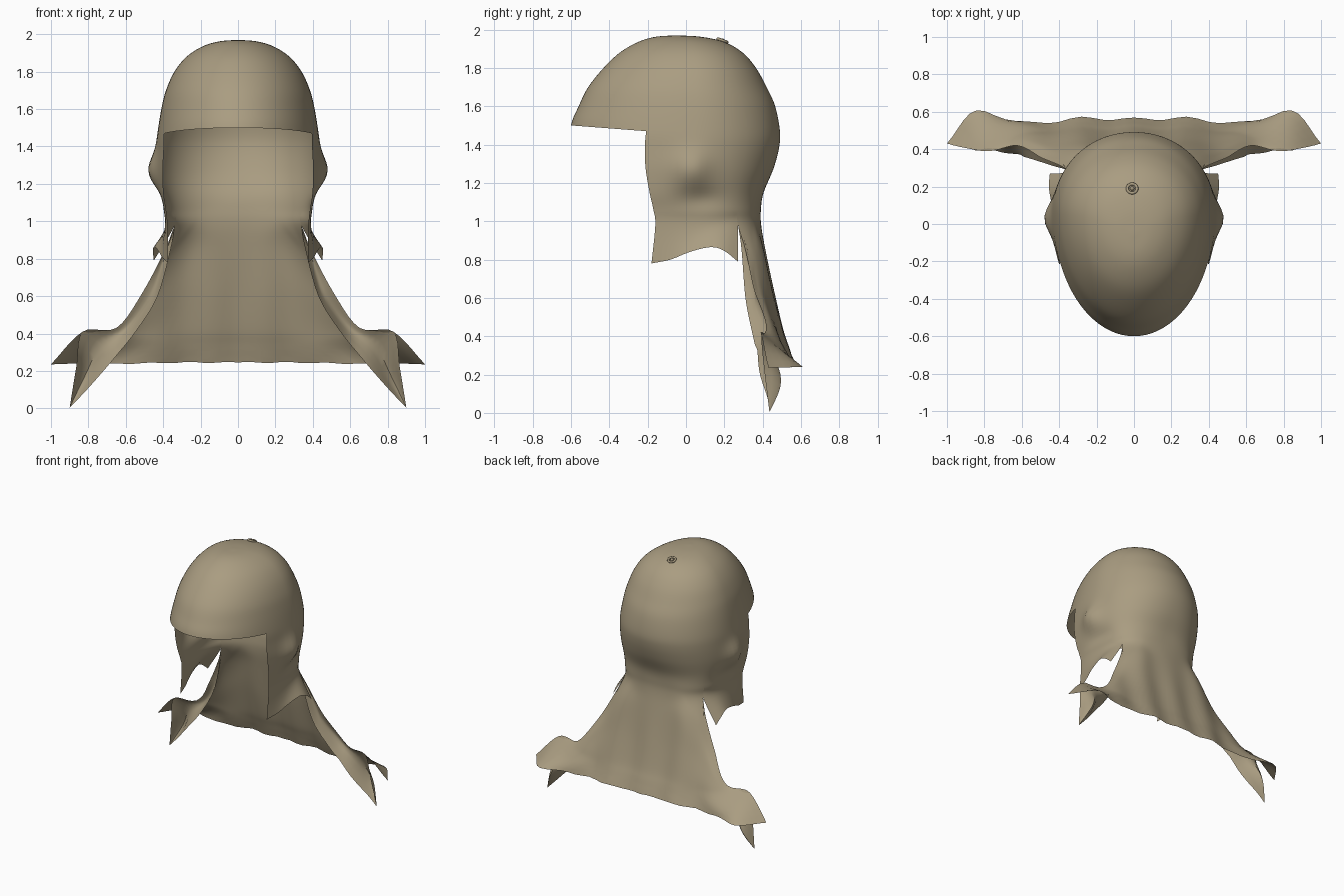
import bpy, bmesh, math
from mathutils import Vector

if "Cube" in bpy.data.objects:
    bpy.data.objects.remove(bpy.data.objects["Cube"])

STEPS = 5
SPLIT = math.radians(36)      # angle where cape and cheek flap part
BRIM = math.radians(-23.6)    # angle where brow and cheek meet

cloth = bpy.data.materials.new("tan cloth")
cloth.diffuse_color = (0.40, 0.335, 0.22, 1)
cloth.use_nodes = True
cloth.node_tree.nodes["Principled BSDF"].inputs["Base Color"].default_value = cloth.diffuse_color


def spline(points, n):
    """Smooth curve through points, n samples per span."""
    p = [Vector(v) for v in points]
    p = [2 * p[0] - p[1]] + p + [2 * p[-1] - p[-2]]
    out = []
    for i in range(1, len(p) - 2):
        a, b, c, d = p[i - 1:i + 3]
        for k in range(n):
            t = k / n
            out.append(0.5 * (2 * b + (c - a) * t + (2 * a - 5 * b + 4 * c - d) * t * t
                              + (3 * b - a - 3 * c + d) * t ** 3))
    return out + [p[-2]]


def resample(points, count):
    """Pick count + 1 evenly spaced samples from a smooth curve."""
    fine = spline(points, count)
    return fine[::len(points) - 1]


def loft(rows):
    columns = [spline(c, STEPS) for c in zip(*rows)]
    return [list(r) for r in zip(*columns)]


def add_grid(bm, rows):
    vs = [[bm.verts.new(p) for p in r] for r in rows]
    for r, s in zip(vs, vs[1:]):
        for i in range(len(r) - 1):
            bm.faces.new((r[i], s[i], s[i + 1], r[i + 1]))


def arc(row, start, end, count):
    """Part of one head section, between two angles."""
    z, w, yf, yb, power, _ = row
    yc = 0.6 * yb + 0.4 * yf
    pts = []
    for i in range(count + 1):
        a = start + (end - start) * i / count
        c, s = max(0, math.cos(a)), math.sin(a)
        if s > 0:
            pts.append(Vector((w * c ** (2 / power), yc + (yb - yc) * s ** (2 / power), z)))
        else:
            pts.append(Vector((w * c, yc + (yc - yf) * s, z)))
    return pts


def edge_angle(row):
    z, w, yf, yb, power, ye = row
    if ye is None:
        return BRIM
    yc = 0.6 * yb + 0.4 * yf
    return math.asin((ye - yc) / (yc - yf))


# Head sections: height, half width, front, back, squareness, opening edge
dome = [(1.97, 0, -.05, -.05, 2, None), (1.962, .10, -.16, .08, 2, None),
        (1.935, .19, -.25, .20, 2, None), (1.88, .275, -.345, .295, 2, None),
        (1.80, .34, -.43, .365, 2, None), (1.70, .385, -.51, .42, 2, None),
        (1.60, .41, -.56, .465, 2, None), (1.47, .43, -.60, .49, 2.05, None)]
sides = [(1.38, .435, -.60, .485, 2.1, -.215), (1.27, .435, -.60, .455, 2.2, -.21),
         (1.15, .42, -.60, .405, 2.5, -.19), (1.06, .40, -.60, .39, 2.8, -.17),
         (0.98, .39, -.60, .39, 3.0, -.16)]
sections = dome + sides

# Cape from neck to hem, centre line to outer fold
cape = [[(0, .41, .85), (.13, .41, .85), (.25, .40, .85), (.34, .36, .85), (.39, .31, .85)],
        [(0, .455, .62), (.17, .455, .62), (.33, .44, .62), (.45, .41, .62), (.51, .36, .62)],
        [(0, .50, .43), (.22, .50, .43), (.44, .485, .43), (.58, .45, .435), (.65, .42, .43)],
        [(0, .53, .34), (.24, .53, .34), (.46, .51, .34), (.69, .48, .36), (.83, .385, .41)],
        [(0, .56, .245), (.28, .565, .245), (.58, .54, .24), (.84, .60, .24), (1, .44, .235)]]
# Turned-in front strip ending in a pointed tail
strip = [[(.39, .31, .85), (.38, .32, .85), (.36, .29, .85)],
         [(.51, .36, .62), (.46, .37, .61), (.43, .31, .60)],
         [(.65, .42, .43), (.59, .42, .43), (.54, .345, .42)],
         [(.83, .385, .41), (.73, .45, .34), (.66, .38, .27)],
         [(.865, .40, .22), (.82, .49, .17), (.785, .41, .125)],
         [(.90, .43, .004), (.90, .43, .003), (.90, .43, .002)]]
# Lower edge of the cheek flap, back to front
flap_hem = [(.45, .27, .79), (.455, .20, .845), (.445, .13, .865),
            (.425, .02, .84), (.40, -.08, .80), (.375, -.18, .78)]

bm = bmesh.new()
# Back of head and cape
add_grid(bm, loft([arc(r, math.pi / 2, SPLIT, 20) for r in sections]
                  + [resample(r, 20) for r in cape]))
# Temple and cheek flap
add_grid(bm, loft([arc(r, SPLIT, edge_angle(r), 15) for r in sections]
                  + [resample(flap_hem, 15)]))
# Brow
brow = [arc(r, BRIM, -math.pi / 2, 16) for r in dome + sides[:1]]
for p in brow[-2]:
    p.z += .03 * max(0, min(1, (-.21 - p.y) / .39))
add_grid(bm, loft(brow)[:-STEPS])
# Front strip and tail
neck = arc(sections[-1], math.pi / 2, SPLIT, 20)[-1]
add_grid(bm, loft([[neck] * 7] + [resample(r, 6) for r in strip]))
bmesh.ops.remove_doubles(bm, verts=bm.verts, dist=.0015)
bmesh.ops.recalc_face_normals(bm, faces=bm.faces)


def bump(y, z, cy, cz, ry, rz):
    return math.exp(-((y - cy) / ry) ** 2 - ((z - cz) / rz) ** 2)


# Ear bulge, jaw hollow and cloth ripples
for v in bm.verts:
    x, y, z = v.co
    if x > .25 and z > .9:
        v.co.x += .045 * bump(y, z, .03, 1.27, .09, .10) - .02 * bump(y, z, .08, 1.12, .12, .06)
    if z < 1.1 and y > .36:
        v.co.y += .009 * math.cos(x * 22) * min(1, (1.1 - z) * 2)
        if z < .3 and x < .6:
            v.co.z += .004 * math.sin(x * 30)

mesh = bpy.data.meshes.new("hood")
bm.to_mesh(mesh)
bm.free()
hood = bpy.data.objects.new("hood", mesh)
bpy.context.collection.objects.link(hood)
mirror = hood.modifiers.new("mirror", 'MIRROR')
mirror.use_clip = True
mirror.merge_threshold = .001
mesh.materials.append(cloth)

# Crown button: ring and stud
tilt = (math.radians(-20), 0, 0)
bpy.ops.mesh.primitive_torus_add(major_radius=.026, minor_radius=.008, major_segments=20,
                                 minor_segments=8, location=(-.01, .19, 1.943), rotation=tilt)
ring = bpy.context.object
ring.name = "crown_button_ring"
bpy.ops.mesh.primitive_uv_sphere_add(segments=12, ring_count=8, radius=.012,
                                     location=(-.01, .19, 1.942), rotation=tilt)
stud = bpy.context.object
stud.name = "crown_button_stud"
for o in (ring, stud):
    o.data.materials.append(cloth)

for o in (hood, ring, stud):
    bpy.ops.object.select_all(action='DESELECT')
    o.select_set(True)
    bpy.context.view_layer.objects.active = o
    bpy.ops.object.shade_smooth_by_angle(angle=math.radians(50))
